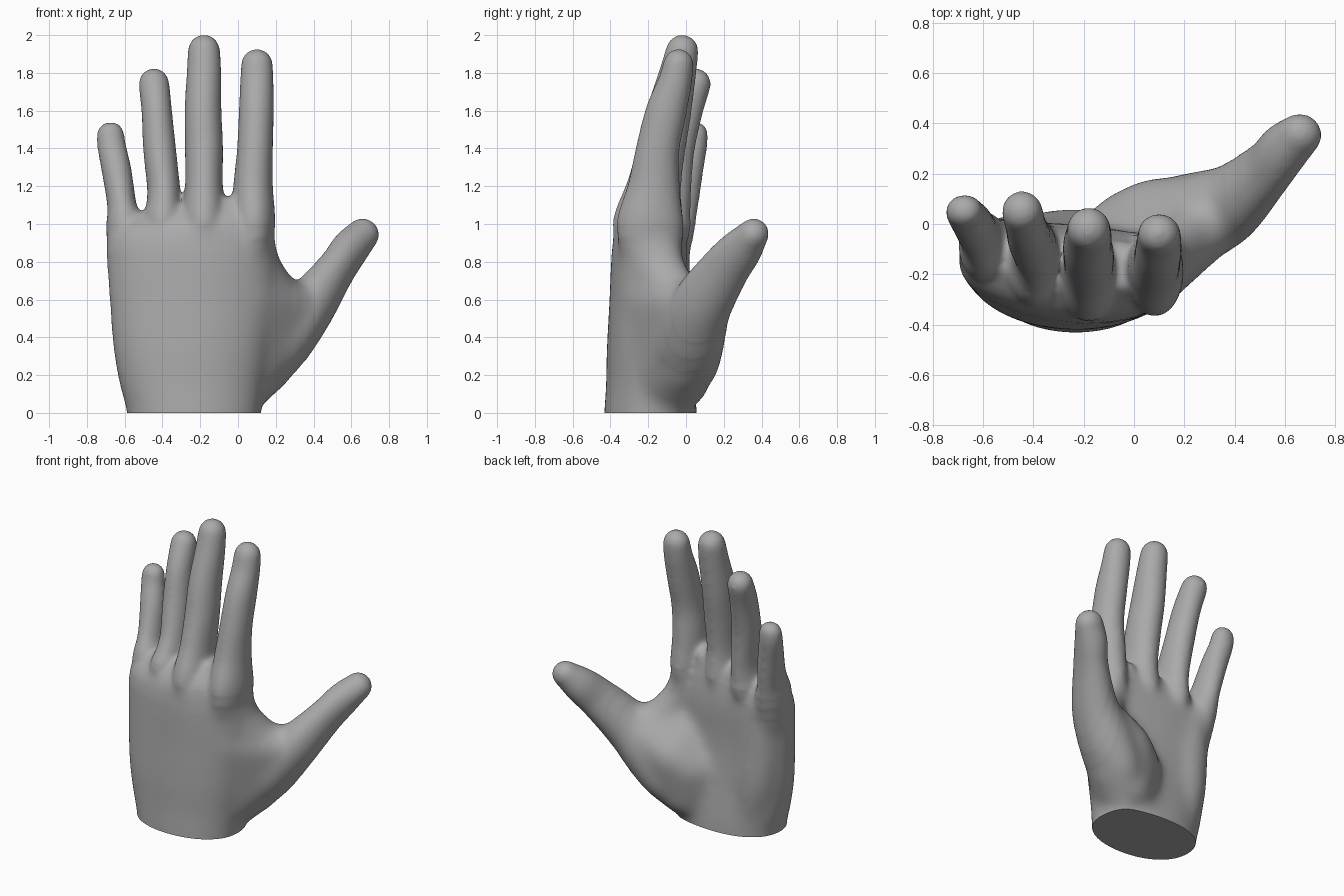
import bpy, bmesh, math
from mathutils import Vector, Matrix

if "Cube" in bpy.data.objects:
    bpy.data.objects.remove(bpy.data.objects["Cube"])

SIDES = 24


def spline(stations, steps=6):
    """Catmull-Rom samples through rows of numbers."""
    rows = [Vector(s) for s in stations]
    pts = [rows[0] * 2 - rows[1]] + rows + [rows[-1] * 2 - rows[-2]]
    out = []
    for i in range(1, len(pts) - 2):
        a, b, c, d = pts[i - 1:i + 3]
        for k in range(steps):
            t = k / steps
            out.append(0.5 * (b * 2 + (c - a) * t + (a * 2 - b * 5 + c * 4 - d) * t * t
                              + (b * 3 - a - c * 3 + d) * t ** 3))
    return out + [rows[-1]]


def skin(bm, rings):
    """Closed tube through rings of points."""
    vs = [[bm.verts.new(p) for p in r] for r in rings]
    for a, b in zip(vs, vs[1:]):
        for i in range(SIDES):
            j = (i + 1) % SIDES
            bm.faces.new((a[i], a[j], b[j], b[i]))
    bm.faces.new(vs[0][::-1])
    bm.faces.new(vs[-1])


def limb(bm, stations):
    """Round-ended limb; stations are x, y, z, half width, half depth."""
    rows = spline(stations)
    pos = [Vector(r[:3]) for r in rows]
    rings = []

    def ring(c, t, ru, rv):
        u = Vector((1, 0, 0))
        u = (u - t * u.dot(t)).normalized()
        v = t.cross(u)
        rings.append([c + u * ru * math.cos(a) + v * rv * math.sin(a)
                      for a in (2 * math.pi * i / SIDES for i in range(SIDES))])

    n = len(rows) - 1
    for i, r in enumerate(rows):
        t = (pos[min(i + 1, n)] - pos[max(i - 1, 0)]).normalized()
        m = (r[3] + r[4]) / 2
        if i == 0:
            for k in range(5):
                a = math.radians(85 - 17 * k)
                ring(pos[0] - t * m * math.sin(a), t, r[3] * math.cos(a), r[4] * math.cos(a))
        ring(pos[i], t, r[3], r[4])
        if i == n:
            for k in range(1, 6):
                a = math.radians(17 * k)
                ring(pos[n] + t * m * math.sin(a), t, r[3] * math.cos(a), r[4] * math.cos(a))
    skin(bm, rings)


def hull(bm, balls):
    """Stretched skin around balls given as x, y, z, radius."""
    part = bmesh.new()
    for x, y, z, r in balls:
        bmesh.ops.create_icosphere(part, subdivisions=3, radius=r,
                                   matrix=Matrix.Translation((x, y, z)))
    res = bmesh.ops.convex_hull(part, input=part.verts[:])
    new = {}
    for f in {f for f in res['geom'] if isinstance(f, bmesh.types.BMFace)}:
        for v in f.verts:
            if v not in new:
                new[v] = bm.verts.new(v.co)
        bm.faces.new([new[v] for v in f.verts])
    part.free()


bm = bmesh.new()

# Palm and wrist: z, left, right, back of hand, palm side
palm = [(-.22, -.58, .11, -.435, .06), (0, -.59, .125, -.435, .06), (.15, -.63, .14, -.425, .045),
        (.35, -.665, .165, -.42, .02), (.6, -.685, .19, -.405, 0), (.8, -.7, .2, -.395, 0),
        (.9, -.7, .195, -.385, -.01), (1, -.68, .18, -.36, -.03), (1.07, -.64, .14, -.31, -.05),
        (1.13, -.59, .1, -.25, -.09)]
rings = []
for z, l, r, b, f in spline(palm):
    cx, cy, w, d = (l + r) / 2, (b + f) / 2, (r - l) / 2, (f - b) / 2
    ring = []
    for i in range(SIDES):
        a = 2 * math.pi * i / SIDES
        c, s = math.cos(a), math.sin(a)
        p = .95 if s < 0 else .88
        x = w * math.copysign(abs(c) ** p, c)
        y = d * math.copysign(abs(s) ** p, s)
        drop = .75 * max(z - .9, 0) * (cx + x + .15)
        ring.append((cx + x, cy + y - .12 * max(z, 0) * min(x, .1), z + drop))
    rings.append(ring)
skin(bm, rings)

# Index, middle, ring and little fingers
limb(bm, [(.075, -.18, .82, .1, .16), (.083, -.19, 1, .115, .18), (.08, -.17, 1.2, .106, .14),
          (.09, -.15, 1.4, .096, .117), (.097, -.105, 1.6, .094, .11),
          (.1, -.06, 1.75, .09, .092), (.1, -.04, 1.85, .086, .082)])
limb(bm, [(-.18, -.2, .82, .1, .16), (-.18, -.2, 1, .122, .19), (-.18, -.17, 1.2, .101, .147),
          (-.18, -.13, 1.4, .102, .128), (-.185, -.09, 1.6, .099, .12),
          (-.18, -.045, 1.8, .093, .1), (-.18, -.02, 1.922, .087, .088)])
limb(bm, [(-.4, -.17, .82, .1, .15), (-.395, -.15, 1, .115, .18), (-.392, -.125, 1.1, .095, .155),
          (-.394, -.1, 1.2, .088, .132), (-.415, -.06, 1.4, .088, .107),
          (-.43, -.01, 1.6, .082, .1), (-.445, .05, 1.748, .083, .084)])
limb(bm, [(-.575, -.12, .8, .11, .13), (-.595, -.09, .98, .105, .14), (-.613, -.055, 1.09, .08, .12),
          (-.624, -.03, 1.17, .078, .107), (-.645, .005, 1.3, .08, .09),
          (-.67, .04, 1.42, .077, .074), (-.675, .05, 1.477, .075, .068)])

# Skin between the index and middle fingers
limb(bm, [(-.05, -.19, .95, .08, .12), (-.05, -.14, 1.08, .06, .08)])

# Thumb running down into its fleshy base
limb(bm, [(.03, -.06, .1, .11, .12), (.13, -.02, .25, .145, .19), (.235, .02, .39, .165, .19),
          (.378, .08, .57, .14, .165), (.52, .205, .765, .102, .133),
          (.595, .295, .875, .1, .114), (.66, .355, .95, .09, .085)])

# Sloping flesh joining the back of the hand, the thumb base and the palm
hull(bm, [(.04, -.19, .62, .165), (-.04, -.19, .12, .15), (.35, .06, .55, .14),
          (.2, 0, .34, .155), (.08, .02, .42, .165), (-.02, -.01, .36, .15),
          (-.14, -.09, .36, .13), (-.12, -.09, .1, .12), (.065, -.07, .15, .125),
          (.03, 0, .16, .125), (.15, -.02, .26, .15)])

# Web between thumb and index finger
limb(bm, [(.08, -.17, .93, .11, .14), (.12, -.14, .77, .115, .14), (.23, -.05, .61, .115, .14),
          (.34, .04, .54, .11, .13)])

# Heel pad on the little finger side
limb(bm, [(-.42, -.11, .08, .12, .13), (-.47, -.1, .35, .15, .14), (-.5, -.11, .65, .15, .14),
          (-.53, -.12, .88, .13, .14)])

bmesh.ops.recalc_face_normals(bm, faces=bm.faces)
mesh = bpy.data.meshes.new("hand")
bm.to_mesh(mesh)
bm.free()
hand = bpy.data.objects.new("hand", mesh)
bpy.context.collection.objects.link(hand)

# Fuse the parts into one soft skin
remesh = hand.modifiers.new("fuse", 'REMESH')
remesh.mode = 'VOXEL'
remesh.voxel_size = .012
soften = hand.modifiers.new("soften", 'SMOOTH')
soften.factor = .5
soften.iterations = 28
bpy.context.view_layer.update()
fused = bpy.data.meshes.new_from_object(hand.evaluated_get(bpy.context.evaluated_depsgraph_get()))
hand.modifiers.clear()

# Extra softening of the palm, fading toward fingers and thumb
bm = bmesh.new()
bm.from_mesh(fused)
for top, right in ((1.0, .42), (.92, .36), (.84, .3)):
    body = [v for v in bm.verts if v.co.z < top and v.co.x < right]
    for _ in range(18):
        bmesh.ops.smooth_vert(bm, verts=body, factor=.5,
                              use_axis_x=True, use_axis_y=True, use_axis_z=True)

# Flat cut at the wrist
cut = bmesh.ops.bisect_plane(bm, geom=bm.verts[:] + bm.edges[:] + bm.faces[:],
                             plane_co=(0, 0, 0.005), plane_no=(0, 0, 1), clear_inner=True)
edges = [e for e in cut['geom_cut'] if isinstance(e, bmesh.types.BMEdge)]
bmesh.ops.holes_fill(bm, edges=edges, sides=0)
bmesh.ops.translate(bm, verts=bm.verts, vec=(0, 0, -.005))
bm.to_mesh(fused)
bm.free()
hand.data = fused

# Plain grey skin
grey = bpy.data.materials.new("plain grey")
grey.diffuse_color = (.4, .4, .4, 1)
grey.use_nodes = True
grey.node_tree.nodes["Principled BSDF"].inputs["Base Color"].default_value = grey.diffuse_color
fused.materials.clear()
fused.materials.append(grey)
for p in fused.polygons:
    p.material_index = 0
bpy.context.view_layer.objects.active = hand
hand.select_set(True)
bpy.ops.object.shade_smooth_by_angle(angle=math.radians(40))
